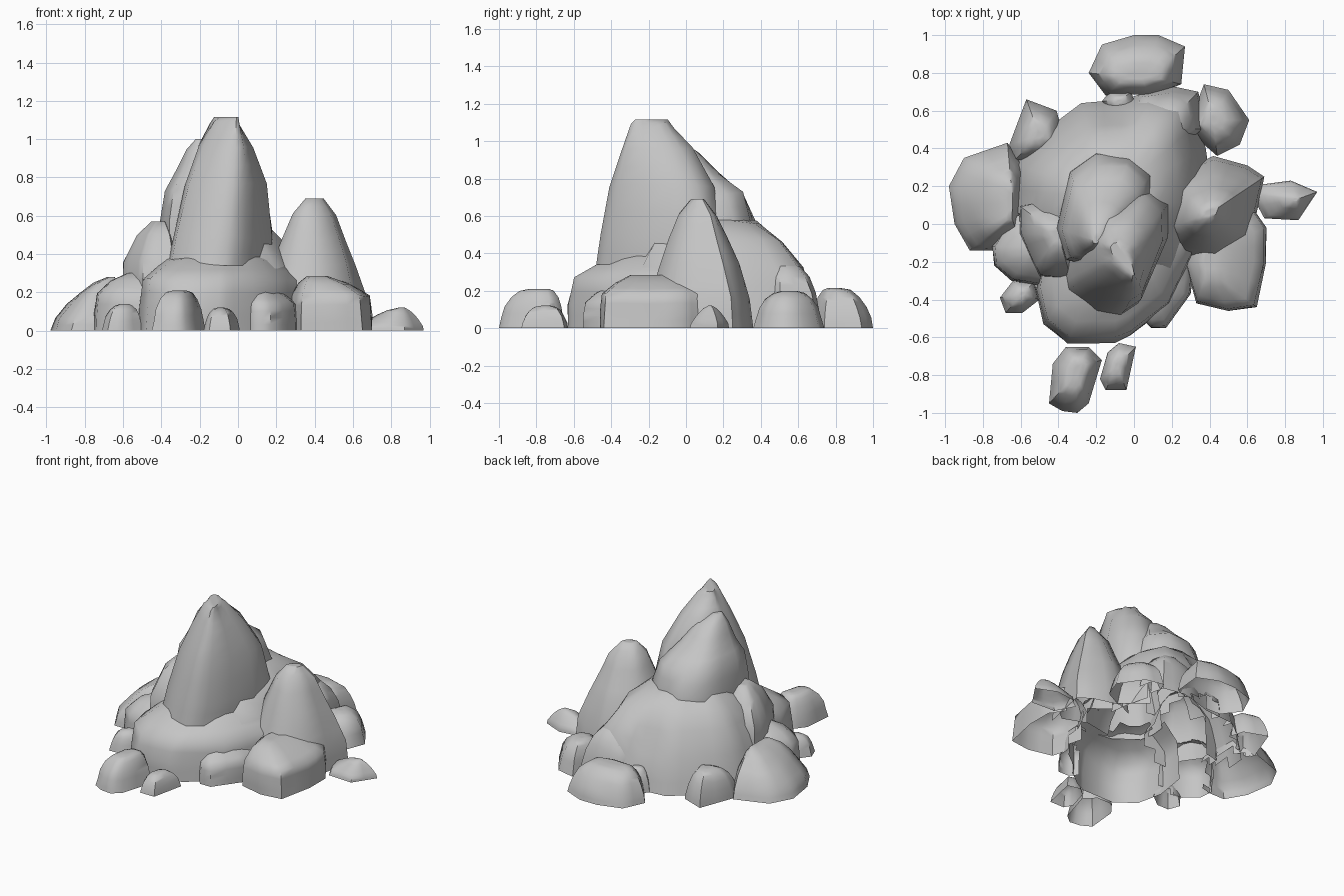
import bpy
import bmesh
import math
import random
from mathutils import Vector
from mathutils.bvhtree import BVHTree

random.seed(4)

default_cube = bpy.data.objects.get("Cube")
if default_cube:
    bpy.data.objects.remove(default_cube, do_unlink=True)

# One grey stone colour for every rock
stone = bpy.data.materials.new("grey_stone")
stone.use_nodes = True
stone_colour = (0.56, 0.56, 0.56, 1)
stone.diffuse_color = stone_colour
stone.node_tree.nodes["Principled BSDF"].inputs["Base Color"].default_value = stone_colour

# Rock silhouettes: (fraction of the height, width left around the crest)
SPIRE = [(0, 1), (.2, .95), (.55, .77), (.8, .48), (.96, .2), (1, .1)]
SHOULDERED = [(0, 1), (.22, .97), (.5, .86), (.7, .56), (.9, .33), (1, .1)]
HORN = [(0, 1), (.22, .94), (.5, .73), (.7, .54), (.88, .34), (1, .1)]
DOME = [(0, 1), (.25, .94), (.53, .84), (.78, .67), (.94, .45), (1, .2)]
SLAB = [(0, 1), (.3, .99), (.63, .95), (.87, .62), (1, .25)]

rocks = []


def rock(name, profile, peak, outline, floor=0.0, crest=(0, 0), bulge=(0, 0), rough=0.02):
    """Loft a ground outline up to a crest line, leaving the underside open."""
    bm = bmesh.new()
    top = Vector(peak)
    ridge = Vector((*crest, 0))
    swell = Vector((*bulge, 0))
    height = top.z - floor
    rings = []
    for level, width in profile:
        ring = []
        for x, y in outline:
            reach = Vector((x - top.x, y - top.y, 0))
            # Each corner climbs towards its own place along the crest
            along = 0
            if ridge.length:
                along = max(-1, min(1, reach.dot(ridge.normalized()) / .2))
            centre = ridge * along
            uneven = rough if 0 < level < 1 else 0
            spread = width + random.uniform(-uneven, uneven)
            lift = level + random.uniform(-uneven, uneven)
            point = centre + (reach - centre) * spread + swell * 4 * level * (1 - level)
            ring.append(bm.verts.new((top.x + point.x, top.y + point.y,
                                      floor + height * min(lift, 1))))
        rings.append(ring)
    count = len(outline)
    for low, high in zip(rings, rings[1:]):
        for i in range(count):
            j = (i + 1) % count
            bm.faces.new((low[i], low[j], high[j], high[i]))
    tip = bm.verts.new(top)
    for i in range(count):
        bm.faces.new((rings[-1][i], rings[-1][(i + 1) % count], tip))
    bmesh.ops.recalc_face_normals(bm, faces=bm.faces)
    bmesh.ops.subdivide_edges(bm, edges=bm.edges, cuts=1, use_grid_fill=True)
    mesh = bpy.data.meshes.new(name)
    bm.to_mesh(mesh)
    mesh.materials.append(stone)
    obj = bpy.data.objects.new(name, mesh)
    bpy.context.collection.objects.link(obj)
    rocks.append((obj, BVHTree.FromBMesh(bm), floor))
    bm.free()


def trim_and_smooth(obj):
    """Drop the faces buried inside neighbouring rocks, then shade smooth."""
    bm = bmesh.new()
    bm.from_mesh(obj.data)

    def buried(vert):
        start = vert.co + Vector((0, 0, .03))
        return any(other != obj and vert.co.z >= floor and
                   shell.ray_cast(start, Vector((0, 0, 1)))[0] is not None
                   for other, shell, floor in rocks)

    hidden = {v for v in bm.verts if buried(v)}
    inner = [f for f in bm.faces if all(v in hidden for v in f.verts)]
    bmesh.ops.delete(bm, geom=inner, context="FACES")
    bm.to_mesh(obj.data)
    bm.free()
    bpy.ops.object.select_all(action="DESELECT")
    obj.select_set(True)
    bpy.context.view_layer.objects.active = obj
    bpy.ops.object.shade_smooth_by_angle(angle=math.radians(55))


# Central mass
rock("main_spire", SPIRE, (-.05, -.19, 1.115),
     [(-.37, -.25), (-.35, -.35), (-.2, -.46), (-.07, -.48), (.02, -.42), (.17, -.08),
      (.17, .1), (.05, .2), (-.2, .15), (-.35, -.05)],
     floor=.34, crest=(.05, -.06), bulge=(.03, .02))
rock("back_spire", SHOULDERED, (-.2, -.09, 1),
     [(-.41, -.02), (-.36, -.19), (-.2, -.23), (0, -.1), (.09, .06),
      (.09, .26), (-.02, .36), (-.2, .38), (-.34, .28)], floor=.45)
rock("main_dome", DOME, (-.12, .13, .6),
     [(-.65, .05), (-.63, .32), (-.44, .52), (-.28, .64), (-.05, .66),
      (.1, .71), (.3, .68), (.38, .4), (.42, .1), (.25, -.3),
      (-.3, -.4), (-.57, -.2)])
rock("dome_ledge", DOME, (.16, .51, .35),
     [(-.06, .6), (.03, .7), (.2, .73), (.34, .7), (.39, .5), (.2, .35), (0, .42)])
rock("front_base", SLAB, (-.08, -.11, .42),
     [(-.52, -.35), (-.48, -.53), (-.35, -.63), (-.1, -.63), (-.02, -.59),
      (.19, -.43), (.35, -.1), (.1, .2), (-.45, .1)], crest=(.07, 0))
rock("right_peak", HORN, (.4, .06, .69),
     [(.1, -.05), (.24, -.19), (.44, -.22), (.62, -.08), (.69, .25),
      (.6, .31), (.42, .36), (.18, .25)], crest=(.02, .01))

# Large boulders leaning on the mass
rock("left_slab", SLAB, (-.4, -.06, .57),
     [(-.61, .1), (-.61, -.05), (-.55, -.18), (-.5, -.28), (-.33, -.3),
      (-.25, 0), (-.4, .15)])
rock("left_front_boulder", SLAB, (-.52, -.12, .3),
     [(-.75, -.12), (-.74, -.22), (-.65, -.3), (-.48, -.33), (-.4, -.2),
      (-.48, .05), (-.64, .05)])
rock("left_boulder", HORN, (-.65, .12, .28),
     [(-.98, .2), (-.95, 0), (-.87, -.14), (-.75, -.14), (-.6, -.1),
      (-.58, .3), (-.67, .43), (-.9, .35)], crest=(0, .08))
rock("right_front_boulder", SLAB, (.39, -.18, .285),
     [(.27, -.2), (.33, -.42), (.5, -.46), (.65, -.44), (.7, -.2),
      (.7, -.02), (.63, .08), (.38, .05)], crest=(0, .06))
rock("back_boulder", DOME, (.02, .78, .215),
     [(-.24, .8), (-.17, .95), (0, 1), (.13, 1), (.27, .94),
      (.25, .74), (.08, .67), (-.15, .68)], crest=(.07, 0))

# Small stones around the foot
rock("back_right_stone", DOME, (.42, .55, .2),
     [(.28, .5), (.37, .74), (.5, .71), (.61, .55), (.56, .42), (.44, .36)])
rock("back_left_stone", DOME, (-.5, .47, .2),
     [(-.66, .42), (-.57, .66), (-.41, .6), (-.36, .42), (-.5, .33), (-.64, .33)])
rock("back_wedge_stone", DOME, (-.08, .65, .16),
     [(-.17, .65), (-.13, .7), (0, .71), (.03, .6), (-.12, .55)])
rock("far_right_stone", HORN, (.86, .13, .12),
     [(.62, .16), (.68, .21), (.83, .23), (.97, .17), (.87, .02), (.69, .03)])
rock("left_small_stone", DOME, (-.59, -.37, .14),
     [(-.71, -.39), (-.68, -.47), (-.59, -.47), (-.5, -.4), (-.52, -.3), (-.64, -.3)])
rock("front_stone", DOME, (-.3, -.77, .21),
     [(-.43, -.74), (-.45, -.95), (-.38, -.99), (-.3, -1), (-.24, -.95),
      (-.17, -.72), (-.24, -.65), (-.36, -.65)], crest=(.01, .03))
rock("front_small_stone", DOME, (-.09, -.75, .12),
     [(-.18, -.82), (-.15, -.88), (-.04, -.88), (.01, -.65), (-.08, -.63), (-.14, -.68)])
rock("front_right_stone", SLAB, (.12, -.36, .22),
     [(.04, -.5), (.09, -.55), (.17, -.55), (.3, -.37), (.32, -.2), (.1, -.25), (.03, -.4)])

for entry in rocks:
    trim_and_smooth(entry[0])
